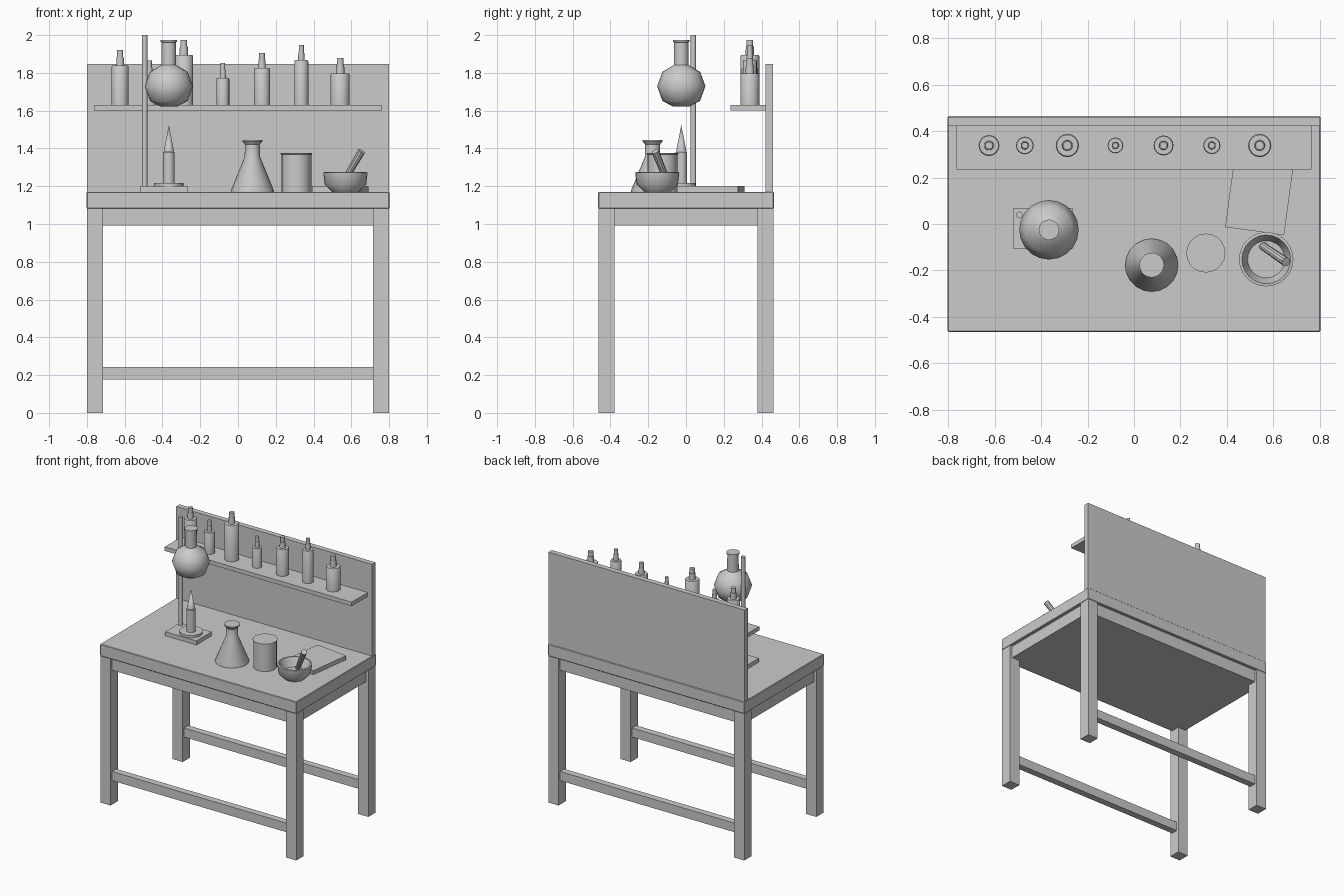
import bpy, bmesh, math
from mathutils import Vector

if "Cube" in bpy.data.objects:
    bpy.data.objects.remove(bpy.data.objects["Cube"])


def finish(name, bm, smooth=None):
    bmesh.ops.recalc_face_normals(bm, faces=bm.faces)
    me = bpy.data.meshes.new(name)
    bm.to_mesh(me)
    bm.free()
    ob = bpy.data.objects.new(name, me)
    bpy.context.collection.objects.link(ob)
    if smooth:
        bpy.ops.object.select_all(action='DESELECT')
        ob.select_set(True)
        bpy.context.view_layer.objects.active = ob
        bpy.ops.object.shade_smooth_by_angle(angle=math.radians(smooth))
    return ob


def box(name, x0, x1, y0, y1, z0, z1, bevel=0):
    # box with its origin at its centre
    bm = bmesh.new()
    bmesh.ops.create_cube(bm, size=1)
    bmesh.ops.scale(bm, vec=(x1 - x0, y1 - y0, z1 - z0), verts=bm.verts)
    if bevel:
        bmesh.ops.bevel(bm, geom=bm.edges[:], offset=bevel, segments=1, affect='EDGES')
    ob = finish(name, bm)
    ob.location = ((x0 + x1) / 2, (y0 + y1) / 2, (z0 + z1) / 2)
    return ob


def lathe(name, x, y, z, profile, sides=20, smooth=35):
    # closed turned shape; profile is (radius, height), ends are capped
    bm = bmesh.new()
    rings = []
    for r, h in profile:
        rings.append([bm.verts.new((r * math.cos(2 * math.pi * i / sides),
                                    r * math.sin(2 * math.pi * i / sides), h))
                      for i in range(sides)])
    for a, b in zip(rings, rings[1:]):
        for i in range(sides):
            j = (i + 1) % sides
            bm.faces.new((a[i], a[j], b[j], b[i]))
    bm.faces.new(rings[0][::-1])
    bm.faces.new(rings[-1])
    bmesh.ops.remove_doubles(bm, verts=bm.verts, dist=1e-5)
    ob = finish(name, bm, smooth)
    ob.location = (x, y, z)
    return ob


TOP = 1.17

# Table
box("table_top", -0.802, 0.802, -0.465, 0.465, 1.082, TOP, 0.004)
box("table_frame", -0.78, 0.78, -0.445, 0.445, 0.992, 1.083)
for sx, side in ((-1, "left"), (1, "right")):
    for sy, end in ((-1, "front"), (1, "back")):
        xs = sorted((sx * 0.8, sx * 0.716))
        ys = sorted((sy * 0.463, sy * 0.378))
        box(f"{end}_{side}_leg", *xs, *ys, 0, 1.082)
for sy, end in ((-1, "front"), (1, "back")):
    box(f"{end}_stretcher", -0.72, 0.72, sy * 0.42 - 0.025, sy * 0.42 + 0.025, 0.177, 0.244)

# Back panel and shelf
box("back_panel", -0.8, 0.8, 0.422, 0.461, TOP, 1.847)
box("shelf", -0.763, 0.763, 0.235, 0.423, 1.60, 1.63)

# Shelf bottles: x, radius, body height
bottles = [(-0.624, 0.045, 0.21), (-0.470, 0.038, 0.155), (-0.287, 0.050, 0.264),
           (-0.080, 0.034, 0.142), (0.127, 0.043, 0.195), (0.335, 0.037, 0.237),
           (0.541, 0.050, 0.168)]
for n, (x, r, h) in enumerate(bottles, 1):
    lathe(f"bottle_{n}", x, 0.338, 1.63,
          [(r, 0), (r, h - 0.006), (r * 0.92, h), (r * 0.46, h),
           (r * 0.42, h + 0.045)], 16)
    lathe(f"bottle_stopper_{n}", x, 0.338, 1.63,
          [(r * 0.36, h + 0.04), (r * 0.36, h + 0.08)], 12)

# Stand with rod
box("stand_base", -0.519, -0.264, -0.108, 0.068, TOP, 1.20)
lathe("stand_rod", -0.494, 0.039, 0, [(0.0145, 1.19), (0.0145, 2.0)], 12)

# Burner and flame
BX, BY = -0.366, -0.025
lathe("burner_foot", BX, BY, 0, [(0.078, 1.20), (0.078, 1.217)])
lathe("burner_tube", BX, BY, 0, [(0.031, 1.21), (0.031, 1.38)], 16)
lathe("flame", BX, BY, 0, [(0.027, 1.385), (0, 1.525)], 12)

# Round flask over the burner
lathe("round_flask", BX, BY, 0,
      [(0.045, 1.622), (0.1, 1.652), (0.128, 1.73), (0.1, 1.805), (0.039, 1.842),
       (0.038, 1.962), (0.044, 1.964), (0.044, 1.974)], 20, 55)

# Conical flask and beaker
lathe("conical_flask", 0.076, -0.177, TOP,
      [(0.114, 0), (0.114, 0.008), (0.041, 0.185), (0.039, 0.25), (0.053, 0.268), (0.053, 0.275)])
lathe("beaker", 0.309, -0.125, TOP,
      [(0.079, 0), (0.079, 0.198), (0.084, 0.2), (0.084, 0.205)])

# Mortar and pestle
lathe("mortar", 0.569, -0.152, TOP,
      [(0.07, 0), (0.11, 0.04), (0.117, 0.103), (0.105, 0.105), (0.08, 0.04)], 24, 45)
low, high = Vector((0.555, -0.095, 1.215)), Vector((0.654, -0.163, 1.385))
pestle = lathe("pestle", *low, [(0.017, 0), (0.02, (high - low).length)], 10)
pestle.rotation_euler = (high - low).to_track_quat('Z', 'Y').to_euler()

# Book lying on the table
book = box("book", 0.413, 0.669, -0.032, 0.294, TOP, 1.20)
book.rotation_euler.z = -math.radians(7.7)
